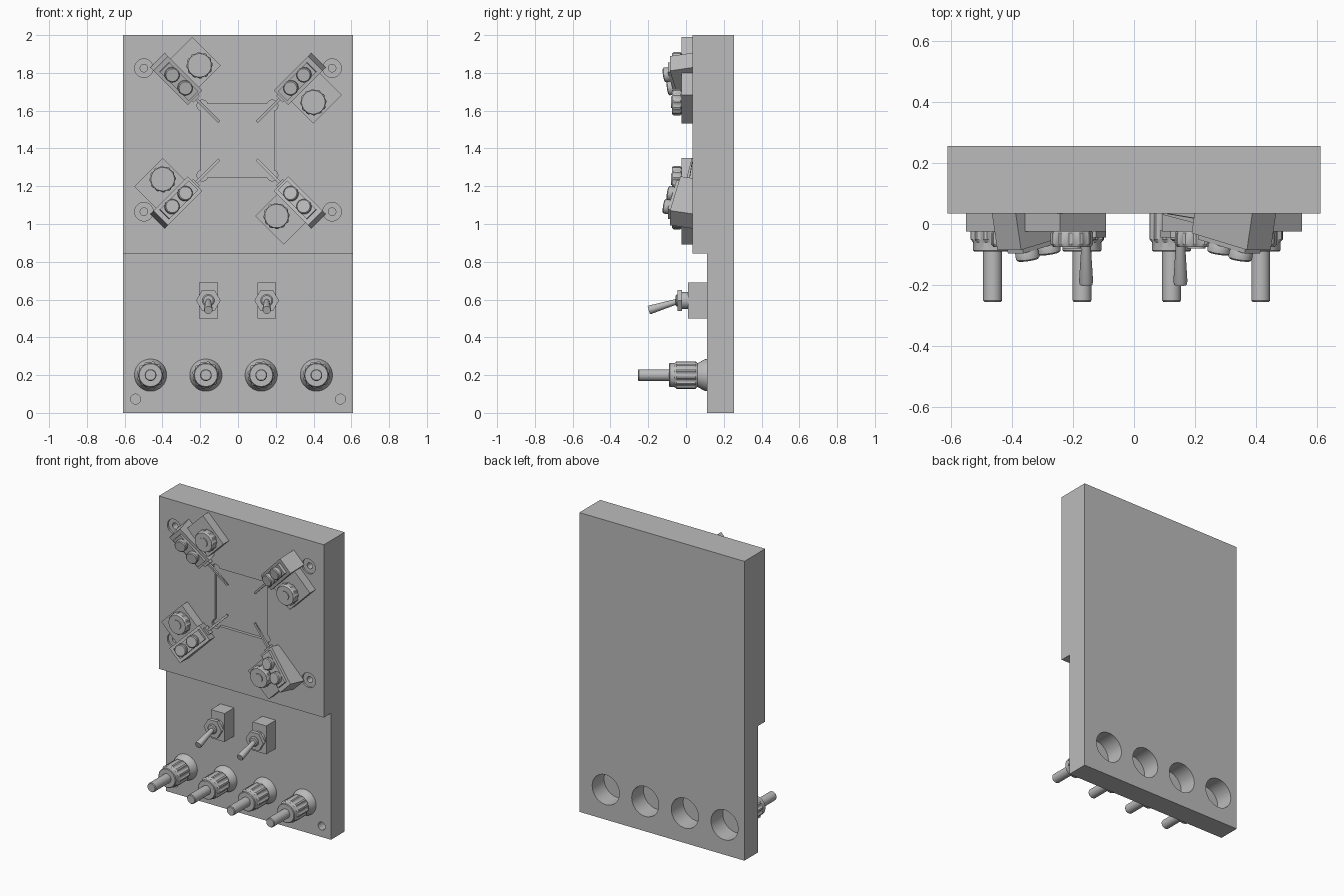
import bpy, bmesh
from math import pi, cos, sin, radians
from mathutils import Matrix, Vector

cube = bpy.data.objects.get("Cube")
if cube:
    bpy.data.objects.remove(cube, do_unlink=True)

grey = bpy.data.materials.new("plain_grey")
grey.use_nodes = True
GREY = (0.5, 0.5, 0.5, 1)
grey.diffuse_color = GREY
grey.node_tree.nodes["Principled BSDF"].inputs["Base Color"].default_value = GREY

T = Matrix.Translation
# Front frame: local x = right, y = up, z = towards the front
FRONT = Matrix.Rotation(pi / 2, 4, 'X')


def finish(name, bm, matrix):
    bmesh.ops.recalc_face_normals(bm, faces=bm.faces)
    me = bpy.data.meshes.new(name)
    bm.to_mesh(me)
    bm.free()
    me.transform(matrix)
    me.materials.append(grey)
    ob = bpy.data.objects.new(name, me)
    bpy.context.collection.objects.link(ob)
    return ob


def smooth(ob):
    bpy.ops.object.select_all(action='DESELECT')
    ob.select_set(True)
    bpy.context.view_layer.objects.active = ob
    bpy.ops.object.shade_smooth_by_angle(angle=radians(30))
    return ob


def prism(name, points, width, matrix):
    """Polygon extruded symmetrically along local z."""
    bm = bmesh.new()
    face = bm.faces.new([bm.verts.new((x, y, -width / 2)) for x, y in points])
    ext = bmesh.ops.extrude_face_region(bm, geom=[face])["geom"]
    bmesh.ops.translate(bm, vec=(0, 0, width), verts=[v for v in ext if isinstance(v, bmesh.types.BMVert)])
    return finish(name, bm, matrix)


def box(name, lo, hi, matrix):
    bm = bmesh.new()
    bmesh.ops.create_cube(bm, size=1)
    lo, hi = Vector(lo), Vector(hi)
    return finish(name, bm, matrix @ T((lo + hi) / 2) @ Matrix.Diagonal((*(hi - lo), 1)))


def lathe(name, profile, matrix, segs=48, groove=0):
    """Closed turned part from (radius, height[, fluted]) rings."""
    bm = bmesh.new()
    rings = []
    for r, h, *fluted in profile:
        ring = []
        for i in range(segs):
            rad = r - groove if fluted and i % 4 < 2 else r
            a = 2 * pi * i / segs
            ring.append(bm.verts.new((rad * cos(a), rad * sin(a), h)))
        rings.append(ring)
    for a, b in zip(rings, rings[1:]):
        for i in range(segs):
            j = (i + 1) % segs
            bm.faces.new((a[i], a[j], b[j], b[i]))
    bm.faces.new(rings[0])
    bm.faces.new(rings[-1])
    return smooth(finish(name, bm, matrix))


# Stepped board
AXIS_X = Matrix(((0, 0, 1, 0), (1, 0, 0, 0), (0, 1, 0, 0), (0, 0, 0, 1)))
board = prism("board", [(0.255, 0), (0.255, 2), (0.035, 2), (0.035, 0.845), (0.11, 0.845), (0.11, 0)], 1.22, AXIS_X)

# Cutters: pocket with relieved corners, screw holes, rear wells
POST_X = [-0.463, -0.17, 0.123, 0.415]
CX, CZ, HALF = -0.003, 1.442, 0.193
UPPER, LOWER = -0.035, -0.11
cutters = [box("pocket_cutter", (CX - HALF, CZ - HALF, UPPER - 0.02), (CX + HALF, CZ + HALF, 0.1), FRONT)]


def drill(x, z, r, bottom, top, segs=32):
    cutters.append(lathe("hole_cutter", [(r, bottom), (r, top)], FRONT @ T((x, z, 0)), segs))


for sx in (-1, 1):
    drill(sx * 0.542, 0.073, 0.027, LOWER - 0.06, 0, 12)
    for sz in (-1, 1):
        drill(CX + sx * 0.185, CZ + sz * 0.185, 0.029, UPPER - 0.02, 0.1)
        drill(sx * 0.498, 1.445 + sz * 0.38, 0.049, UPPER - 0.012, 0.1)
        drill(sx * 0.498, 1.445 + sz * 0.38, 0.02, UPPER - 0.06, 0.1)
for x in POST_X:
    drill(x, 0.2, 0.1, -0.3, -0.13, 48)
for cutter in cutters:
    cutter.hide_render = True
    mod = board.modifiers.new("cut", 'BOOLEAN')
    mod.operation, mod.solver, mod.object = 'DIFFERENCE', 'EXACT', cutter
bpy.context.view_layer.update()
cut_mesh = bpy.data.meshes.new_from_object(board.evaluated_get(bpy.context.evaluated_depsgraph_get()))
board.modifiers.clear()
board.data = cut_mesh
for cutter in cutters:
    bpy.data.objects.remove(cutter, do_unlink=True)
smooth(board)

# Terminal posts: flared foot, fluted grip, plain pin
for x in POST_X:
    at = FRONT @ T((x, 0.2, 0))
    lathe("terminal_foot", [(0.086, -0.115), (0.084, -0.1), (0.072, -0.078), (0.063, -0.06), (0.06, -0.04)], at)
    lathe("terminal_grip", [(0.064, -0.06), (0.073, -0.05, 1), (0.073, 0.05, 1), (0.064, 0.06),
                            (0.064, 0.086), (0.06, 0.09)], at, groove=0.007)
    lathe("terminal_pin", [(0.031, 0.08), (0.031, 0.25), (0.027, 0.255)], at, 32)

# Toggle switches
for x in (-0.157, 0.152):
    at = FRONT @ T((x, 0.595, 0))
    box("switch_body", (-0.05, -0.095, LOWER - 0.005), (0.05, 0.095, -0.01), at)
    lathe("switch_thread", [(0.045, -0.02), (0.045, 0.02), (0.032, 0.02), (0.032, 0.05), (0.026, 0.055)], at, 32)
    lathe("switch_nut", [(0.065, 0.02), (0.065, 0.045)], at, 6)
    lever = at @ T((0, 0, 0.03)) @ Matrix.Rotation(radians(17), 4, 'X')
    lathe("switch_lever", [(0.013, 0), (0.023, 0.165), (0.021, 0.175)], lever, 24)

# Four probe positioners around the pocket
SLOPE = radians(12)
UPRIGHT = Matrix.Rotation(pi / 2, 4, 'X')
for k in range(4):
    at = FRONT @ T((0, 1.441, 0)) @ Matrix.Rotation(radians(45 + 90 * k), 4, 'Z')
    box("positioner_base", (0.346, -0.217, UPPER - 0.005), (0.56, 0.01, 0.025), at)
    lathe("positioner_knob", [(0.06, 0.02), (0.07, 0.03, 1), (0.07, 0.065, 1), (0.062, 0.075), (0.03, 0.075),
                              (0.03, 0.08)], at @ T((0.426, -0.138, 0)), groove=0.005)
    prism("probe_arm", [(0.603, UPPER), (0.578, 0.085), (0.322, 0.03), (0.335, UPPER)], 0.11, at @ UPRIGHT)
    # Tilted clamp on top of the arm
    clamp = at @ T((0.322, 0, 0.03)) @ Matrix.Rotation(-SLOPE, 4, 'Y')
    box("clamp_plate", (0.015, -0.036, -0.005), (0.235, 0.036, 0.018), clamp)
    for r in (0.083, 0.183):
        lathe("clamp_screw", [(0.032, 0.01), (0.039, 0.025), (0.039, 0.045), (0.034, 0.05)],
              clamp @ T((r, 0, 0)), 32)
    # Nose and needle reaching over the pocket
    box("probe_nose", (0.31, -0.025, -0.02), (0.345, 0.025, 0.012), at)
    prism("probe_needle", [(0.345, 0.008), (0.345, -0.012), (0.141, -0.036), (0.141, -0.03)], 0.014, at @ UPRIGHT)
